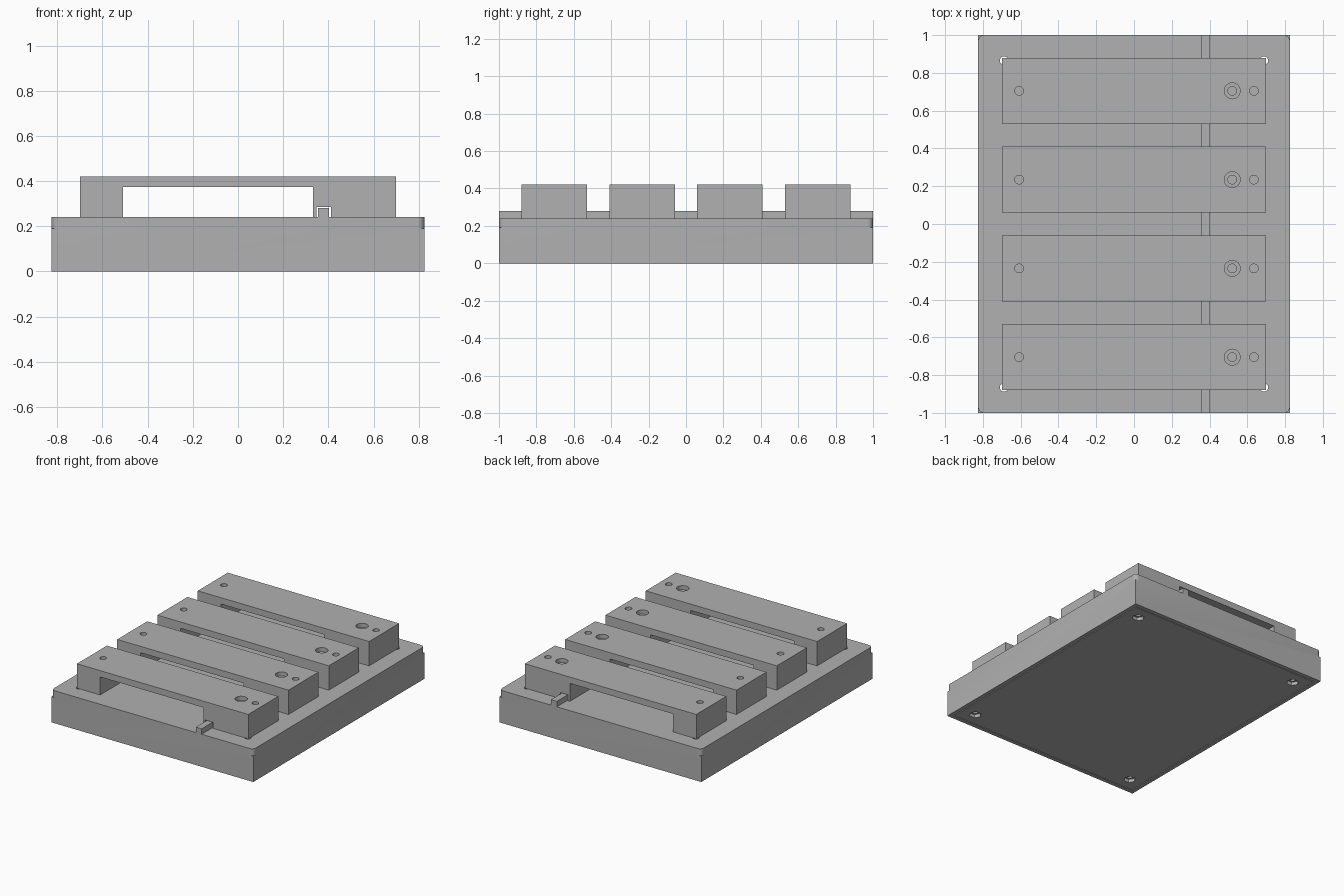
import bpy, bmesh, math

cube = bpy.data.objects.get("Cube")
if cube:
    bpy.data.objects.remove(cube, do_unlink=True)

grey = bpy.data.materials.new("matte grey")
grey.use_nodes = True
colour = (0.44, 0.44, 0.44, 1)
grey.diffuse_color = colour
grey.node_tree.nodes["Principled BSDF"].inputs["Base Color"].default_value = colour

W, H = 0.825, 0.24          # base half width and height
TOP = 0.42                  # top of the bridges


def rect(x0, x1, y0, y1):
    return [(x0, y0), (x1, y0), (x1, y1), (x0, y1)]


def circle(x, y, r, n=32):
    return [(x + r * math.cos(math.tau * i / n), y + r * math.sin(math.tau * i / n))
            for i in range(n)]


def prism(name, prisms):
    """One object made of extruded outlines: (points, z0, z1)."""
    bm = bmesh.new()
    for pts, z0, z1 in prisms:
        face = bm.faces.new([bm.verts.new((x, y, z0)) for x, y in pts])
        ext = bmesh.ops.extrude_face_region(bm, geom=[face])
        verts = [v for v in ext["geom"] if isinstance(v, bmesh.types.BMVert)]
        bmesh.ops.translate(bm, verts=verts, vec=(0, 0, z1 - z0))
    bmesh.ops.recalc_face_normals(bm, faces=bm.faces)
    mesh = bpy.data.meshes.new(name)
    bm.to_mesh(mesh)
    bm.free()
    mesh.materials.append(grey)
    obj = bpy.data.objects.new(name, mesh)
    bpy.context.collection.objects.link(obj)
    return obj


def cut(obj, prisms):
    """Subtract extruded outlines and keep the result as plain mesh."""
    cutter = prism("cutter", prisms)
    mod = obj.modifiers.new("cut", "BOOLEAN")
    mod.operation, mod.solver, mod.object = "DIFFERENCE", "EXACT", cutter
    bpy.context.view_layer.objects.active = obj
    bpy.ops.object.modifier_apply(modifier=mod.name)
    bpy.data.objects.remove(cutter, do_unlink=True)


def smooth(obj):
    bpy.ops.object.select_all(action="DESELECT")
    obj.select_set(True)
    bpy.context.view_layer.objects.active = obj
    bpy.ops.object.shade_smooth_by_angle(angle=math.radians(30))


signs = [(sx, sy) for sx in (-1, 1) for sy in (-1, 1)]


# Corner reliefs: square corner minus a quarter round, on the upper rim only
def corner(sx, sy, r=0.03, out=0.02):
    arc = [(W - r + r * math.cos(a), 1 - r + r * math.sin(a))
           for a in (math.pi / 2 * i / 8 for i in range(9))]
    pts = [(W + out, 1 - r), *arc, (W - r, 1 + out), (W + out, 1 + out)]
    return [(sx * x, sy * y) for x, y in pts]


base = prism("base_block", [(rect(-W, W, -1, 1), 0, H)])
cut(base, [(corner(sx, sy), 0.19, H + 0.05) for sx, sy in signs])

# Recess for the bottom cover, and screw holes at the four corners
inset, lid_depth = 0.03, 0.04
cut(base, [(rect(-W + inset, W - inset, -1 + inset, 1 - inset), -0.1, lid_depth)])
screws = [(sx * 0.688, sy * 0.865) for sx, sy in signs]
bores = [(circle(x, y, 0.022), -0.1, H + 0.1) for x, y in screws]
cut(base, bores)
smooth(base)

edge = inset + 0.006
cover = prism("bottom_cover", [(rect(-W + edge, W - edge, -1 + edge, 1 - edge), 0, lid_depth)])
cut(cover, bores)
cut(cover, [(circle(x, y, 0.042, 6), -0.1, 0.025) for x, y in screws])
smooth(cover)

# Rail running the full length, passing under every bridge
prism("guide_rail", [(rect(0.355, 0.403, -1, 1), H, 0.28)])

# Four bridges with a wide opening, a rail slot and top holes
for i in range(4):
    yc = -0.705 + 0.47 * i
    y0, y1 = yc - 0.175, yc + 0.175
    bridge = prism(f"bridge_{i + 1}", [(rect(-0.7, 0.7, y0, y1), H, TOP)])
    cut(bridge, [(rect(-0.51, 0.333, y0 - 0.1, y1 + 0.1), H - 0.1, 0.373),
                 (rect(0.347, 0.411, y0 - 0.1, y1 + 0.1), H - 0.1, 0.285)])
    cut(bridge, [(circle(x, yc, 0.023), H - 0.1, TOP + 0.1) for x in (-0.608, 0.52, 0.635)])
    cut(bridge, [(circle(0.52, yc, 0.042), TOP - 0.03, TOP + 0.1)])
    smooth(bridge)
